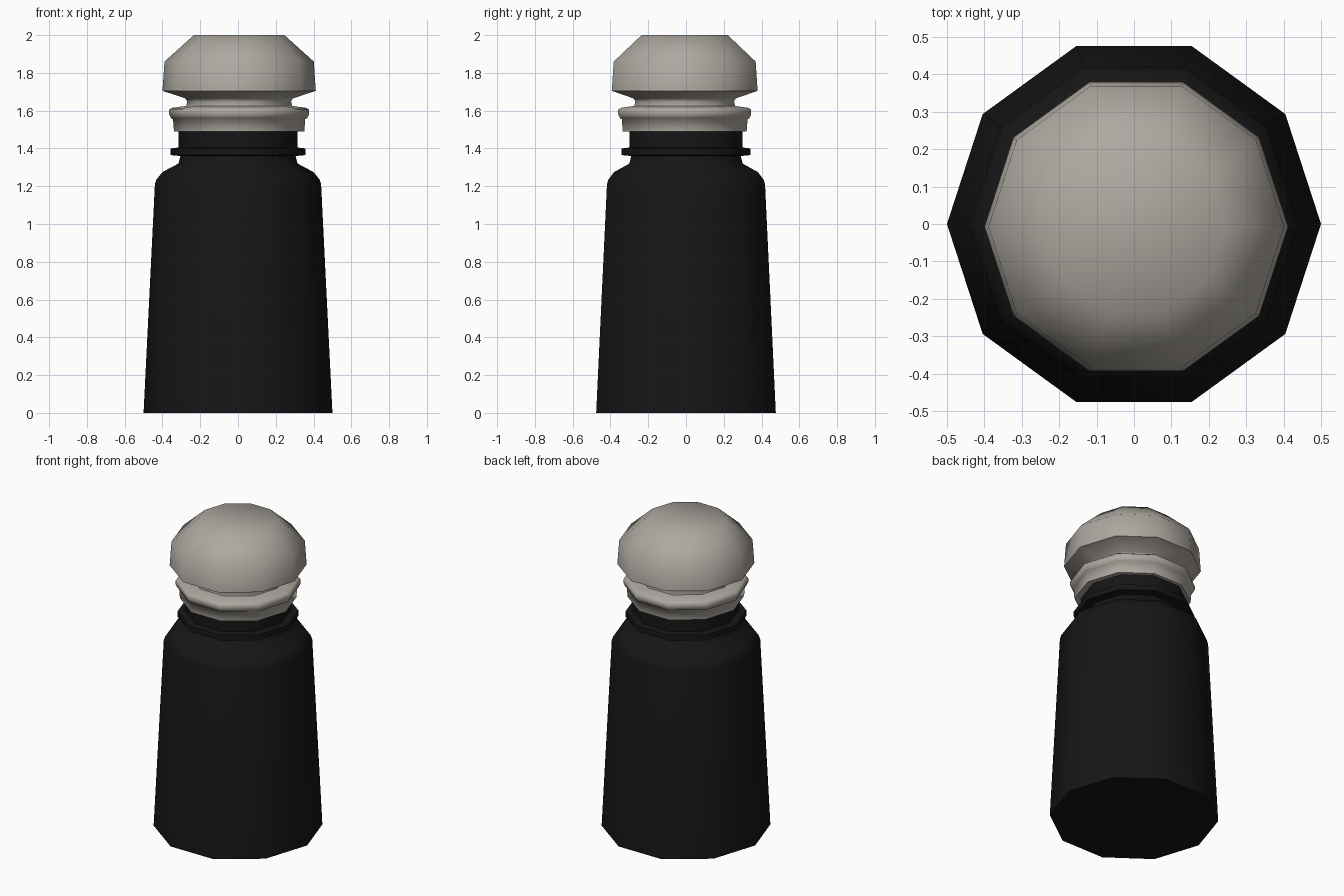
import bpy, bmesh, math
from math import radians, cos, sin, tau

if "Cube" in bpy.data.objects:
    bpy.data.objects.remove(bpy.data.objects["Cube"])

SIDES = 10


def material(name, rgb):
    m = bpy.data.materials.new(name)
    m.diffuse_color = (*rgb, 1)
    m.use_nodes = True
    m.node_tree.nodes["Principled BSDF"].inputs["Base Color"].default_value = m.diffuse_color
    return m


def lathe(name, profile, mat, centre=(0, 0)):
    """Ten-sided turned solid from (radius, z) points, closed at both ends."""
    bm = bmesh.new()
    rings = [[bm.verts.new((centre[0] + r * cos(tau * i / SIDES),
                            centre[1] + r * sin(tau * i / SIDES), z))
              for i in range(SIDES)] for r, z in profile]
    for a, b in zip(rings, rings[1:]):
        for i in range(SIDES):
            j = (i + 1) % SIDES
            bm.faces.new((a[i], a[j], b[j], b[i]))
    bm.faces.new(rings[0][::-1])
    bm.faces.new(rings[-1])
    mesh = bpy.data.meshes.new(name)
    bm.to_mesh(mesh)
    bm.free()
    mesh.materials.append(mat)
    ob = bpy.data.objects.new(name, mesh)
    bpy.context.collection.objects.link(ob)
    bpy.ops.object.select_all(action='DESELECT')
    ob.select_set(True)
    bpy.context.view_layer.objects.active = ob
    bpy.ops.object.shade_smooth_by_angle(angle=radians(60))
    return ob


black = material("black", (0.008, 0.008, 0.008))
warm_grey = material("warm_grey", (0.42, 0.39, 0.35))

# Tapered jar with rounded shoulder, neck and neck ring
lathe("jar_body", [
    (0.50, 0.0), (0.44, 1.21), (0.432, 1.235), (0.40, 1.275), (0.315, 1.32),
    (0.305, 1.36), (0.358, 1.365), (0.358, 1.40), (0.315, 1.405), (0.315, 1.50),
], black)

# Stopper: skirt, rolled collar, narrow waist and domed knob, set slightly off centre
lathe("stopper", [
    (0.345, 1.49), (0.35, 1.555), (0.36, 1.56), (0.37, 1.58), (0.37, 1.605),
    (0.355, 1.615), (0.28, 1.625), (0.275, 1.65), (0.285, 1.665),
    (0.406, 1.705), (0.395, 1.86), (0.24, 2.0),
], warm_grey, centre=(0.006, -0.007))
